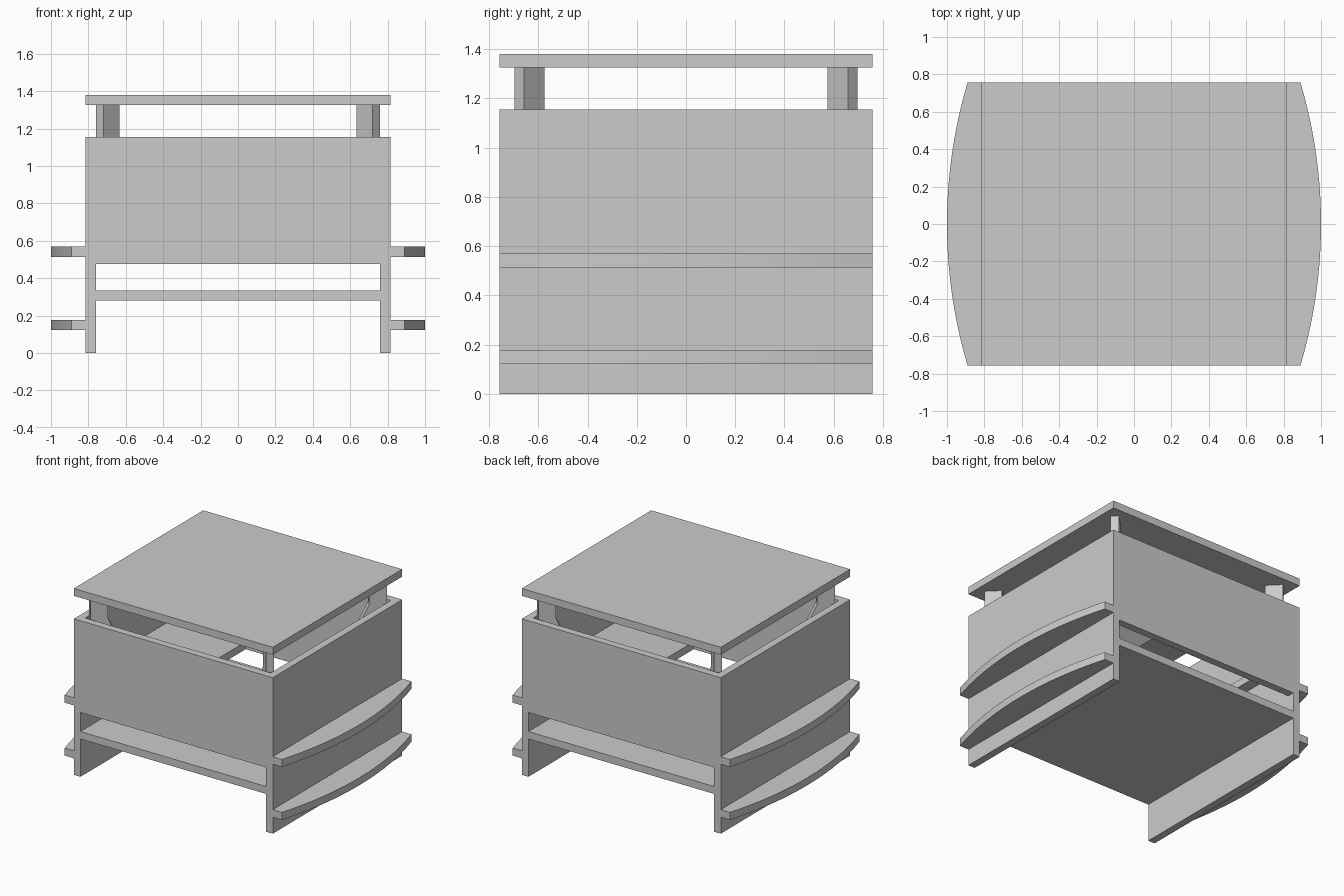
import bpy, bmesh, math
from mathutils import Matrix

if "Cube" in bpy.data.objects:
    bpy.data.objects.remove(bpy.data.objects["Cube"])

T = 0.055            # board thickness
HX, HY = 0.815, 0.757  # half width and half depth of the body


def make(name, bm):
    bmesh.ops.recalc_face_normals(bm, faces=bm.faces)
    me = bpy.data.meshes.new(name)
    bm.to_mesh(me)
    bm.free()
    ob = bpy.data.objects.new(name, me)
    bpy.context.collection.objects.link(ob)
    return ob


def prism(name, pts, depth, matrix=Matrix()):
    """Extrude an XY outline upward by depth, then place it."""
    bm = bmesh.new()
    face = bm.faces.new([bm.verts.new((x, y, 0)) for x, y in pts])
    ext = bmesh.ops.extrude_face_region(bm, geom=[face])
    moved = [v for v in ext["geom"] if isinstance(v, bmesh.types.BMVert)]
    bmesh.ops.translate(bm, verts=moved, vec=(0, 0, depth))
    bmesh.ops.transform(bm, matrix=matrix, verts=bm.verts)
    return make(name, bm)


def board(name, x0, x1, y0, y1, z0, z1):
    return prism(name, [(x0, y0), (x1, y0), (x1, y1), (x0, y1)], z1 - z0,
                 Matrix.Translation((0, 0, z0)))


# Floor and raised lid
board("floor", -HX + T, HX - T, -HY, HY, 0.28, 0.335)
board("lid", -HX, HX, -HY, HY, 1.325, 1.38)

# Stand any XY outline upright: local x -> x, local y -> z, depth -> -y
upright = Matrix.Rotation(math.pi / 2, 4, 'X')

for s, side in ((-1, "left"), (1, "right")):
    # Full-height side walls
    a, b = sorted((s * HX, s * (HX - T)))
    board(side + "_wall", a, b, -HY, HY, 0, 1.155)

    # Bowed outer shelves
    sag, end = 0.11, 0.89
    r = (HY ** 2 + sag ** 2) / (2 * sag)
    half = math.asin(HY / r)
    n = 20
    arc = [(s * (end + sag - r + r * math.cos(t)), r * math.sin(t))
           for t in (-half + 2 * half * i / n for i in range(n + 1))]
    outline = [(s * HX, -HY)] + arc + [(s * HX, HY)]
    for z, level in ((0.122, "lower"), (0.514, "upper")):
        prism(f"{side}_{level}_shelf", outline, 0.056,
              Matrix.Translation((0, 0, z)))

    # Sloping boards inside the box
    slope = [(s * 0.76, 0.70), (s * 0.43, 0.475),
             (s * 0.43, 0.53), (s * 0.76, 0.755)]
    prism(side + "_inner_slope", slope, 2 * (HY - T),
          Matrix.Translation((0, HY - T, 0)) @ upright)

# Front and back panels, open below
for s, end in ((-1, "front"), (1, "back")):
    a, b = sorted((s * HY, s * (HY - T)))
    board(end + "_panel", -HX + T, HX - T, a, b, 0.476, 1.155)

# Diagonal lid posts that widen toward the middle inside the box
w = 0.06
post = [(-w, 1.325), (w, 1.325), (w, 1.15), (w + 0.19, 0.75), (-w, 0.75)]
for sx in (-1, 1):
    for sy in (-1, 1):
        turn = Matrix.Rotation(math.atan2(-sy, -sx), 4, 'Z')
        place = Matrix.Translation((sx * 0.696, sy * 0.636, 0)) @ turn
        name = ("front" if sy < 0 else "back") + ("_left" if sx < 0 else "_right")
        prism(name + "_post", post, T,
              place @ Matrix.Translation((0, T / 2, 0)) @ upright)
